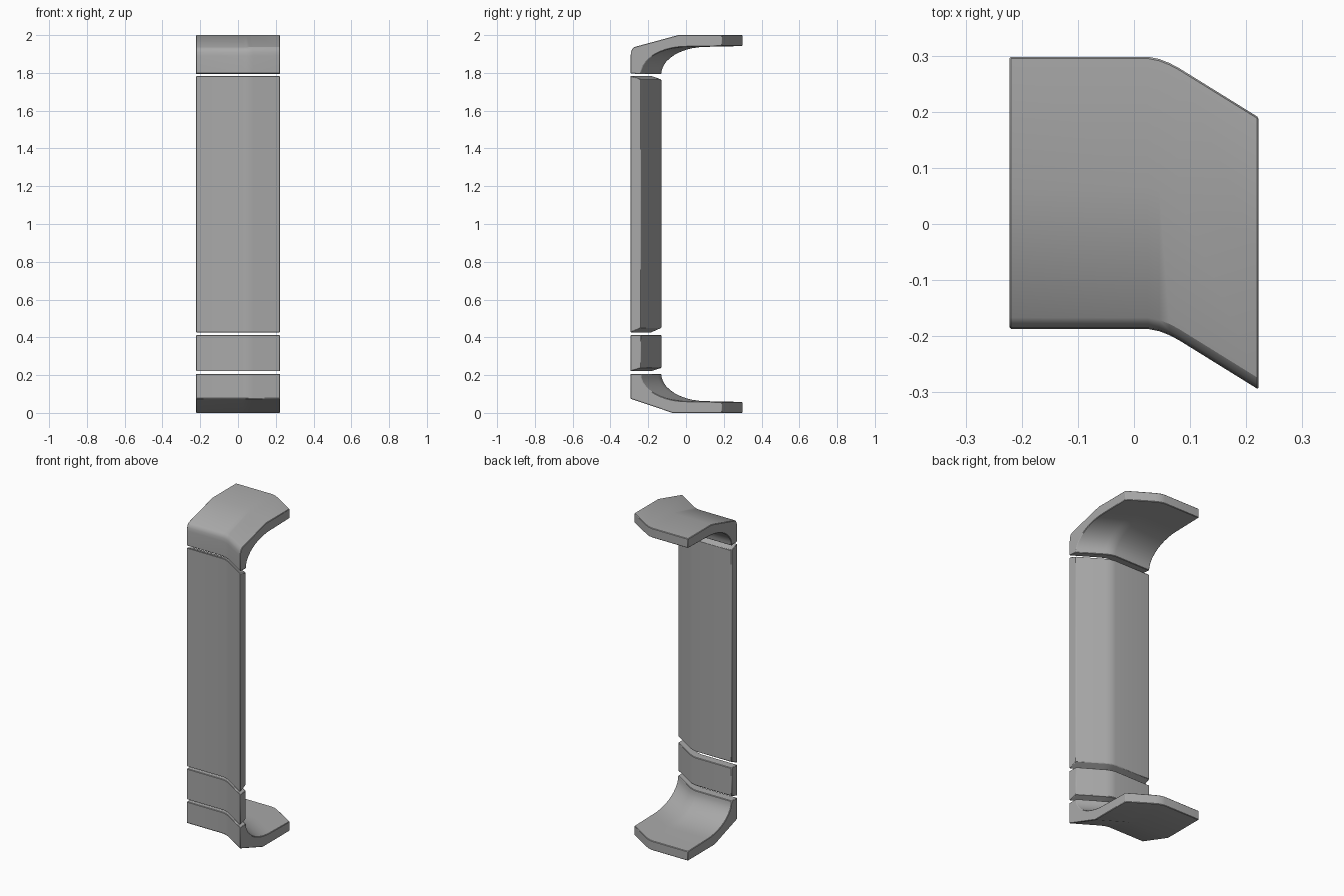
import bpy, bmesh, math

cube = bpy.data.objects.get("Cube")
if cube:
    bpy.data.objects.remove(cube)

grey = bpy.data.materials.new("plain grey")
grey.use_nodes = True
colour = (0.4, 0.4, 0.4, 1)
grey.diffuse_color = colour
grey.node_tree.nodes["Principled BSDF"].inputs["Base Color"].default_value = colour

# Plan of the bend: x position and how far the section steps forward there
BEND = [(-0.222, 0), (0.025, 0), (0.045, 0.004), (0.063, 0.011), (0.08, 0.02), (0.222, 0.108)]
FRONT, BACK = -0.187, -0.131


def sweep(name, profile):
    """Carry a closed (y, z) profile along the bent plan."""
    bm = bmesh.new()
    rings = [[bm.verts.new((x, y - step, z)) for y, z in profile] for x, step in BEND]
    count = len(profile)
    for a, b in zip(rings, rings[1:]):
        for i in range(count):
            j = (i + 1) % count
            bm.faces.new((a[i], a[j], b[j], b[i]))
    bm.faces.new(rings[0])
    bm.faces.new(rings[-1])
    bmesh.ops.recalc_face_normals(bm, faces=bm.faces)
    mesh = bpy.data.meshes.new(name)
    bm.to_mesh(mesh)
    bm.free()
    mesh.materials.append(grey)
    obj = bpy.data.objects.new(name, mesh)
    bpy.context.collection.objects.link(obj)
    # Fine softened edges
    bevel = obj.modifiers.new("soft edges", "BEVEL")
    bevel.width = 0.003
    bevel.limit_method = "ANGLE"
    bevel.angle_limit = math.radians(50)
    bpy.ops.object.select_all(action="DESELECT")
    bpy.context.view_layer.objects.active = obj
    obj.select_set(True)
    bpy.ops.object.shade_smooth_by_angle(angle=math.radians(28))
    return obj


def inner_curve(steps=10):
    """Concave inside of a foot, from its upright lip to its flat plate."""
    points = []
    for i in range(steps + 1):
        t = math.pi / 2 * i / steps
        points.append((BACK + 0.24 * (1 - math.cos(t)), 0.207 - 0.145 * math.sin(t)))
    return points


# Curved foot and its mirrored counterpart at the top
plate = inner_curve() + [(0.298, 0.058), (0.298, 0)]
sweep("bottom_bracket", plate + [(0.035, 0), (FRONT, 0.075), (FRONT, 0.207)])
rounded = [(0.065, 0), (-0.167, 0.063), (-0.179, 0.074), (-0.185, 0.09), (FRONT, 0.11), (FRONT, 0.203)]
sweep("top_bracket", [(y, 2 - z) for y, z in plate + rounded])

# Upright panels with slanted ends
sweep("lower_panel", [(FRONT, 0.22), (BACK, 0.238), (BACK, 0.412), (FRONT, 0.412)])
sweep("main_panel", [(FRONT, 0.425), (BACK, 0.45), (BACK, 1.765), (FRONT, 1.785)])
